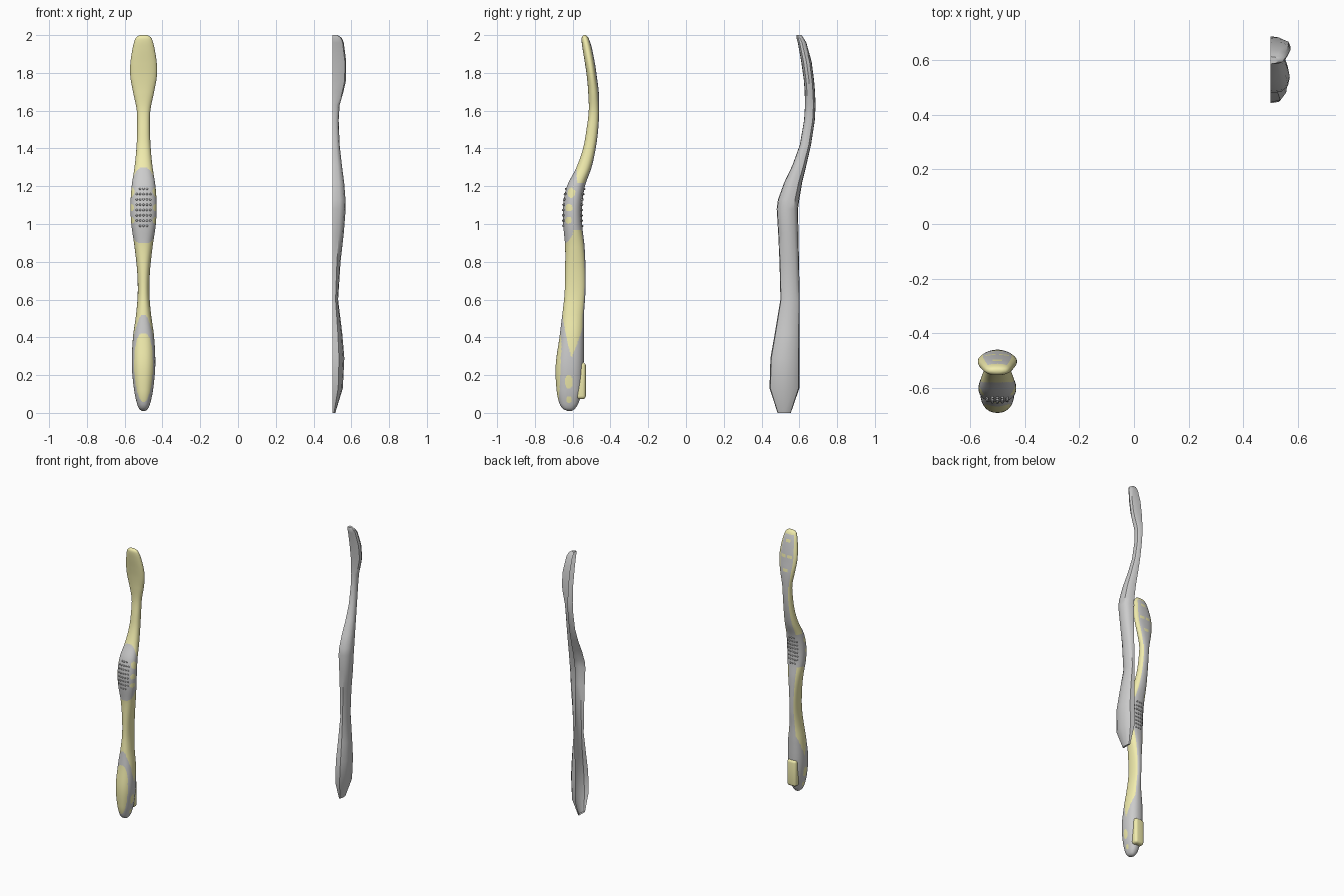
import bpy, bmesh, math
from mathutils import Vector, Matrix

if "Cube" in bpy.data.objects:
    bpy.data.objects.remove(bpy.data.objects["Cube"])


def material(name, color):
    m = bpy.data.materials.new(name)
    m.diffuse_color = color
    m.use_nodes = True
    m.node_tree.nodes["Principled BSDF"].inputs["Base Color"].default_value = m.diffuse_color
    return m


YELLOW = material("yellow_plastic", (0.88, 0.84, 0.42, 1))
GREY = material("grey_rubber", (0.8, 0.8, 0.8, 1))


def finish(name, bm, mats=(), angle=40):
    me = bpy.data.meshes.new(name)
    bmesh.ops.recalc_face_normals(bm, faces=bm.faces[:])
    bm.to_mesh(me)
    bm.free()
    ob = bpy.data.objects.new(name, me)
    bpy.context.collection.objects.link(ob)
    for m in mats:
        me.materials.append(m)
    bpy.ops.object.select_all(action='DESELECT')
    ob.select_set(True)
    bpy.context.view_layer.objects.active = ob
    bpy.ops.object.shade_smooth_by_angle(angle=math.radians(angle))
    return ob


def sample(keys, z):
    """Smooth (Hermite) lookup of the remaining columns at height z."""
    i = max(j for j in range(len(keys) - 1) if keys[j][0] <= z or j == 0)
    a, b = keys[i], keys[i + 1]
    p, q = keys[max(i - 1, 0)], keys[min(i + 2, len(keys) - 1)]
    h = b[0] - a[0]
    t = min(max((z - a[0]) / h, 0), 1)
    out = []
    for k in range(1, len(a)):
        ma = (b[k] - p[k]) / (b[0] - p[0]) * h
        mb = (q[k] - a[k]) / (q[0] - a[0]) * h
        out.append((2*t**3 - 3*t*t + 1) * a[k] + (t**3 - 2*t*t + t) * ma
                   + (3*t*t - 2*t**3) * b[k] + (t**3 - t*t) * mb)
    return out


CX = -0.5
# handle sections: height, half width, front y, back y
HANDLE = [(0.01, 0.008, -0.625, -0.605), (0.02, 0.022, -0.65, -0.59), (0.05, 0.035, -0.67, -0.57),
          (0.12, 0.05, -0.685, -0.552), (0.25, 0.062, -0.69, -0.542), (0.40, 0.056, -0.67, -0.54),
          (0.52, 0.04, -0.655, -0.54), (0.63, 0.031, -0.643, -0.533), (0.75, 0.034, -0.64, -0.532),
          (0.88, 0.048, -0.64, -0.537), (1.0, 0.065, -0.65, -0.55), (1.1, 0.069, -0.65, -0.55),
          (1.2, 0.063, -0.63, -0.535), (1.3, 0.048, -0.58, -0.50), (1.4, 0.038, -0.545, -0.478),
          (1.5, 0.034, -0.527, -0.465), (1.6, 0.036, -0.515, -0.46), (1.7, 0.056, -0.518, -0.462),
          (1.78, 0.07, -0.525, -0.472), (1.85, 0.07, -0.535, -0.482), (1.93, 0.058, -0.548, -0.498),
          (1.975, 0.046, -0.553, -0.512), (1.993, 0.034, -0.55, -0.522), (2.0, 0.018, -0.542, -0.53)]


def is_yellow(x, y, sx, sy, z):
    """Two-tone pattern; sx, sy run -1..1 across the section, front is sy = -1."""
    front = max(0, -sy)
    # round windows on both sides
    if abs(sx) > 0.55:
        for wy, wz, ry, rz in [(-0.607, 1.165, .02, .026), (-0.62, 1.085, .018, .02), (-0.622, 1.02, .017, .019),
                               (-0.62, 0.165, .02, .036), (-0.62, 0.07, .014, .018)]:
            if ((y - wy) / ry) ** 2 + ((z - wz) / rz) ** 2 < 1:
                return True
    if z > 1.22 + 0.08 * front:                     # neck and head
        if sy > 0 and abs(sx) < (0.6 if z < 1.6 else 0.75) and z < 1.975:
            # slots on the back of the head
            return any(abs(z - sz) < 0.012 and abs(x - ox) < 0.018
                       for sz, ox in [(1.93, 0), (1.82, -0.025), (1.82, 0.025), (1.72, 0)])
        return True
    if z > 0.97 - 0.075 * front ** 0.5:             # thumb grip band
        return False
    if sy < 0 and abs(sx / 0.8) ** 3 + abs((z - 0.24) / 0.18) ** 3 < 1:   # front oval
        return True
    if sy > 0 and abs(sx) < 0.55:                   # back stripe
        return False
    return abs(sy - 0.1) < (z - 0.29) / 0.21        # side wedge


# two-tone handle
N, ROWS = 96, 340
bm = bmesh.new()
rings = []
for r in range(ROWS + 1):
    u = r / ROWS
    z = 0.01 + 1.99 * (u - 0.012 * math.sin(2 * math.pi * u) / 1.0)
    w, f, b = sample(HANDLE, z)
    ring = []
    for k in range(N):
        a = 2 * math.pi * k / N
        c, s = math.cos(a), math.sin(a)
        px = math.copysign(abs(c) ** 0.88, c)
        py = math.copysign(abs(s) ** 0.88, s)
        ring.append(bm.verts.new((CX + w * px, (f + b) / 2 + (b - f) / 2 * py, z)))
    rings.append(ring)
for lo, hi in zip(rings, rings[1:]):
    for k in range(N):
        n = (k + 1) % N
        face = bm.faces.new((lo[k], lo[n], hi[n], hi[k]))
        p = face.calc_center_median()
        w, f, b = sample(HANDLE, p.z)
        sx, sy = (p.x - CX) / w, (p.y - (f + b) / 2) / ((b - f) / 2)
        face.material_index = 0 if is_yellow(p.x - CX, p.y, sx, sy, p.z) else 1
bm.faces.new(rings[0]).material_index = 1
bm.faces.new(rings[-1])
finish("handle", bm, (YELLOW, GREY), 60)

# small grip bumps, front and back
bm = bmesh.new()
for row in range(8):
    z = 0.99 + row * 0.028
    w, f, b = sample(HANDLE, z)
    for col in range(-2, 3):
        x = col * 0.018
        if abs(col) == 2 and row in (0, 7):
            continue
        bulge = (1 - (abs(x) / w) ** 2.27) ** (1 / 2.27)
        for side in (-1, 1):
            y = (f + b) / 2 + side * (b - f) / 2 * bulge
            bmesh.ops.create_icosphere(bm, subdivisions=2, radius=0.006,
                                       matrix=Matrix.Translation((CX + x, y, z)))
finish("grip_bumps", bm, (GREY,), 60)

# raised pad at the back of the handle's foot
bm = bmesh.new()
bmesh.ops.create_cube(bm, size=1, matrix=Matrix.Translation((CX, -0.556, 0.17))
                      @ Matrix.Diagonal((0.075, 0.052, 0.195, 1)))
bmesh.ops.bevel(bm, geom=bm.edges[:], offset=0.018, segments=4, profile=0.5, affect='EDGES')
finish("foot_pad", bm, (YELLOW,), 60)

# open half shell: height, depth in x, front y, back y
SHELL = [(0.0, 0.015, 0.485, 0.555), (0.13, 0.055, 0.442, 0.60), (0.29, 0.063, 0.447, 0.60),
         (0.42, 0.052, 0.47, 0.60), (0.6, 0.03, 0.50, 0.602), (0.8, 0.043, 0.495, 0.598),
         (0.95, 0.06, 0.488, 0.595), (1.08, 0.07, 0.48, 0.593), (1.13, 0.069, 0.487, 0.60),
         (1.22, 0.062, 0.52, 0.615), (1.31, 0.05, 0.563, 0.637), (1.42, 0.038, 0.603, 0.662),
         (1.55, 0.033, 0.625, 0.682), (1.63, 0.038, 0.63, 0.686), (1.7, 0.058, 0.628, 0.683),
         (1.76, 0.072, 0.624, 0.678), (1.86, 0.073, 0.61, 0.665), (1.96, 0.06, 0.592, 0.637),
         (1.985, 0.05, 0.585, 0.622), (2.0, 0.028, 0.586, 0.612)]
SECTION = [(0, 0), (0.55, 0.03), (0.9, 0.22), (1, 0.5), (0.9, 0.8), (0.55, 0.97), (0, 1)]
bm = bmesh.new()
rings = [[bm.verts.new((0.5 + d * u, f + (b - f) * v, z)) for u, v in SECTION]
         for z, d, f, b in SHELL]
for lo, hi in zip(rings, rings[1:]):
    for k in range(len(SECTION) - 1):
        bm.faces.new((lo[k], lo[k + 1], hi[k + 1], hi[k]))
bm.faces.new(rings[0])
bm.faces.new(rings[-1])
finish("half_shell", bm, (), 40)
